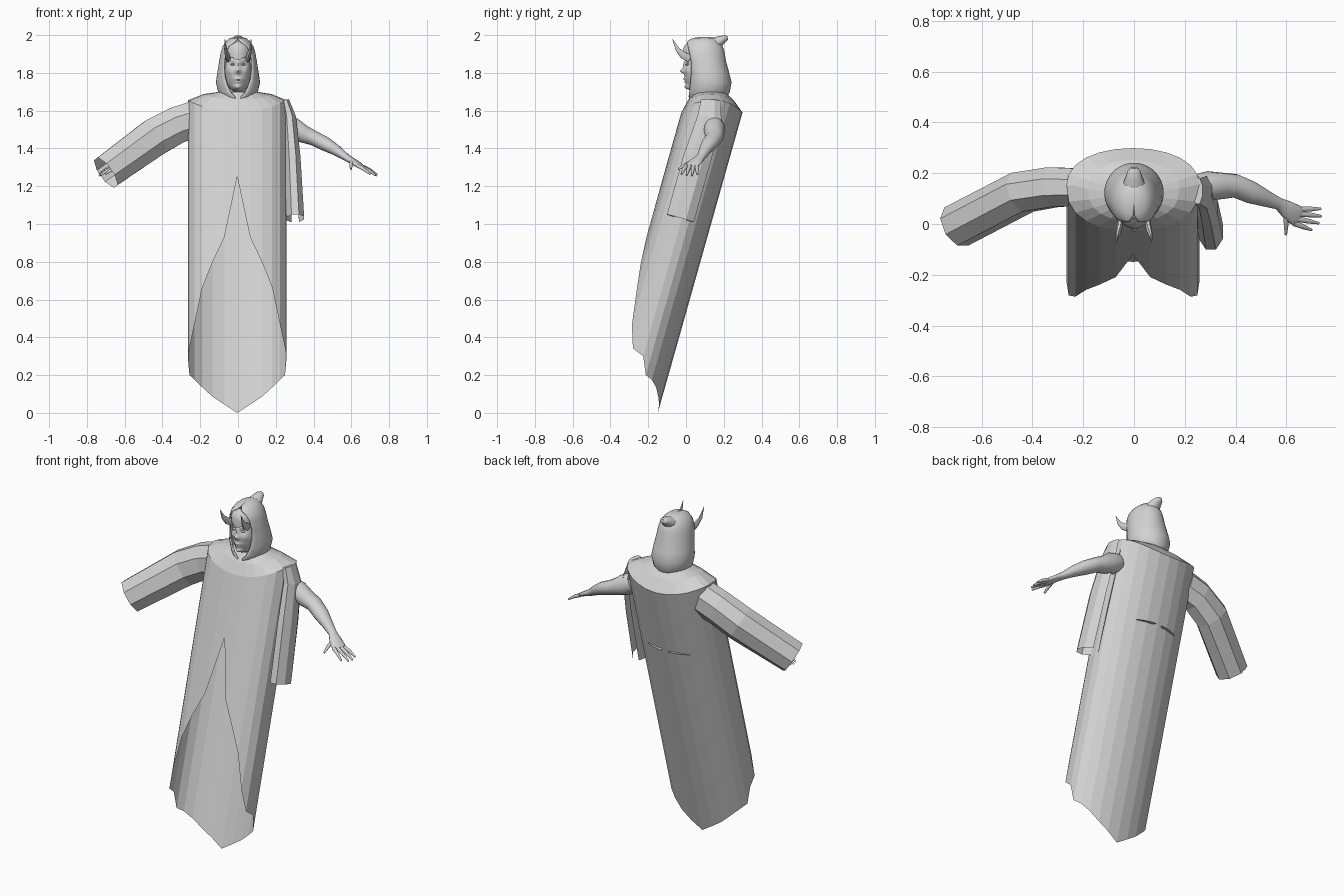
import bpy, bmesh, math
from mathutils import Vector

if "Cube" in bpy.data.objects:
    bpy.data.objects.remove(bpy.data.objects["Cube"])

cloth = bpy.data.materials.new("plain_grey")
cloth.diffuse_color = (0.65, 0.65, 0.65, 1)
cloth.use_nodes = True
cloth.node_tree.nodes["Principled BSDF"].inputs["Base Color"].default_value = cloth.diffuse_color


def finish(name, bm, smooth=None):
    bmesh.ops.recalc_face_normals(bm, faces=bm.faces)
    me = bpy.data.meshes.new(name)
    bm.to_mesh(me)
    bm.free()
    me.materials.append(cloth)
    ob = bpy.data.objects.new(name, me)
    bpy.context.collection.objects.link(ob)
    if smooth:
        bpy.ops.object.select_all(action='DESELECT')
        ob.select_set(True)
        bpy.context.view_layer.objects.active = ob
        bpy.ops.object.shade_smooth_by_angle(angle=math.radians(smooth))
    return ob


def loft(rings, bm=None, closed=True, caps=(False, False), skip=()):
    """Bridge rings of points with quads."""
    bm = bm or bmesh.new()
    vs = [[bm.verts.new(p) for p in r] for r in rings]
    n = len(vs[0])
    for a, b in zip(vs, vs[1:]):
        for k in range(n if closed else n - 1):
            if k not in skip:
                j = (k + 1) % n
                bm.faces.new((a[k], a[j], b[j], b[k]))
    if caps[0]:
        bm.faces.new(vs[0])
    if caps[1]:
        bm.faces.new(vs[-1])
    return bm


def tube(path, side, n=12, bm=None, caps=(True, True), skip=()):
    """Elliptic tube through (x, y, z, radius along side, other radius)."""
    pts = [Vector(p[:3]) for p in path]
    rings = []
    for i, p in enumerate(path):
        d = (pts[min(i + 1, len(pts) - 1)] - pts[max(i - 1, 0)]).normalized()
        u = Vector(side)
        u = (u - d * u.dot(d)).normalized()
        v = d.cross(u)
        angs = [(k + 0.5) * 2 * math.pi / n for k in range(n)]
        rings.append([pts[i] + u * p[3] * math.cos(a) + v * p[4] * math.sin(a) for a in angs])
    return loft(rings, bm, True, caps, skip)


def lerp(table, x):
    for (x0, y0), (x1, y1) in zip(table, table[1:]):
        if x <= x1:
            return y0 + (y1 - y0) * (x - x0) / (x1 - x0)
    return table[-1][1]


# Robe body: slanted column, split up the front, pointed hem at the back
W, SLANT, COLS = 0.262, 0.282, 24
split = [(0, 1.25), (0.02, 1.14), (0.068, 0.93), (0.13, 0.80), (0.19, 0.65), (0.23, 0.45), (W, 0.30)]
hem = [(0, 0.0), (0.07, 0.045), (0.13, 0.085), (0.19, 0.14), (0.253, 0.20), (W, 0.30)]


def robe_point(a, z):
    x, c = W * math.sin(a), math.cos(a)
    p = 2.7 if c > 0 else 2.0
    y = 0.162 * max(0, 1 - min(1, abs(math.sin(a))) ** p) ** (1 / p)
    return Vector((x - 0.004, 0.14 + SLANT * (z - 1.6) - math.copysign(y, c), z))


angles = [2 * math.pi * k / COLS for k in range(COLS)]
low, mid, rim, yoke, collar = [], [], [], [], []
for a in angles:
    x = W * abs(math.sin(a))
    zt = 1.59 + 0.065 * math.sin(a) ** 2
    zb = lerp(split if math.cos(a) > 0.001 else hem, x)
    low.append(robe_point(a, zb))
    mid.append(robe_point(a, (zt + zb) / 2))
    rim.append(robe_point(a, zt))
    collar.append(Vector((0.10 * math.sin(a), 0.125 - 0.08 * math.cos(a), 1.70)))
    yoke.append((rim[-1] + collar[-1]) / 2 + Vector((0, 0, 0.01)))
finish("robe", loft([low, mid, rim, yoke, collar], caps=(False, True)))

# Two small folds standing out of the back of the robe
bm = bmesh.new()
for s in (-1, 1):
    c = robe_point(math.pi - s * 0.31, 1.205)
    ring = [bm.verts.new((c.x + 0.062 * math.cos(a), c.y + 0.014 * math.sin(a) - s * 0.02 * math.cos(a), 1.205))
            for a in angles]
    bm.faces.new(ring)
finish("back_folds", bm)

# Worn sleeve and empty hanging sleeve
finish("worn_sleeve", tube([(-0.225, 0.145, 1.555, 0.08, 0.105), (-0.32, 0.145, 1.525, 0.085, 0.105),
                            (-0.44, 0.125, 1.46, 0.087, 0.108), (-0.70, -0.01, 1.272, 0.088, 0.097)],
                           (0, 1, 0), 8, caps=(True, False)))
finish("hanging_sleeve", tube([(0.25, 0.13, 1.655, 0.022, 0.055), (0.272, 0.125, 1.56, 0.038, 0.07),
                               (0.288, 0.06, 1.35, 0.046, 0.08), (0.303, -0.03, 1.03, 0.051, 0.08)],
                              (1, 0, 0), 8, caps=(True, False), skip=(5,)))

# Arms with hands
arm = [(0.24, 0.15, 1.53, 0.045, 0.05), (0.29, 0.15, 1.505, 0.058, 0.06), (0.35, 0.15, 1.475, 0.052, 0.047),
       (0.40, 0.15, 1.455, 0.047, 0.04), (0.46, 0.125, 1.425, 0.045, 0.038), (0.52, 0.10, 1.39, 0.033, 0.029),
       (0.57, 0.08, 1.355, 0.024, 0.02), (0.60, 0.06, 1.337, 0.034, 0.017), (0.635, 0.036, 1.315, 0.042, 0.015),
       (0.652, 0.028, 1.305, 0.036, 0.009)]
fingers = [((0.660, 0.058, 1.305), (0.735, 0.060, 1.262)), ((0.652, 0.040, 1.306), (0.737, 0.031, 1.256)),
           ((0.642, 0.020, 1.308), (0.728, 0.003, 1.258)), ((0.630, 0.003, 1.310), (0.700, -0.024, 1.264)),
           ((0.600, 0.040, 1.333), (0.598, -0.042, 1.290))]
for s, name in ((1, "bare_arm"), (-1, "sleeved_arm")):
    def flip(p):
        return (s * p[0],) + tuple(p[1:])
    bm = tube([flip(p) for p in arm], (s * 0.4, 0.9, 0), 14)
    for a, b in fingers:
        m = [(i + j) / 2 for i, j in zip(a, b)]
        m[2] += 0.004
        side = (s, 0, 0) if b[0] < 0.65 else (0, 1, 0)
        tube([flip((*a, 0.012, 0.011)), flip((*m, 0.010, 0.0095)), flip((*b, 0.005, 0.005))], side, 8, bm)
    finish(name, bm, 50)

# Head with sculpted face: (x, z, x spread, z spread, push forward)
bumps = [(0, 1.845, 0.010, 0.025, 0.010), (0, 1.81, 0.012, 0.011, 0.022), (0, 1.768, 0.022, 0.006, 0.013),
         (0, 1.752, 0.018, 0.006, 0.010), (0, 1.722, 0.024, 0.017, 0.026)]
for s in (-1, 1):
    bumps += [(s * 0.028, 1.845, 0.014, 0.010, -0.010), (s * 0.028, 1.870, 0.022, 0.008, 0.007),
              (s * 0.045, 1.81, 0.014, 0.016, 0.006)]
bm = bmesh.new()
bmesh.ops.create_uvsphere(bm, u_segments=64, v_segments=48, radius=1)
for v in bm.verts:
    front = v.co.y < 0
    x, y, z = v.co.x * 0.07, 0.075 + v.co.y * 0.085, 1.81 + v.co.z * 0.115
    if front:
        for cx, cz, sx, sz, push in bumps:
            y -= push * min(1, -v.co.y * 2.5) * math.exp(-((x - cx) / sx) ** 2 - ((z - cz) / sz) ** 2)
    v.co = (x, y, z)
finish("head", bm, 60)
bm = bmesh.new()
for s in (-1, 1):
    r = bmesh.ops.create_uvsphere(bm, u_segments=12, v_segments=8, radius=1)
    for v in r["verts"]:
        v.co = (s * 0.028 + v.co.x * 0.012, 0.009 + v.co.y * 0.011, 1.844 + v.co.z * 0.006)
finish("eyes", bm, 60)
finish("neck", tube([(0, 0.12, 1.64, 0.055, 0.055), (0, 0.095, 1.76, 0.048, 0.048)], (1, 0, 0), 16), 60)

# Hood: rows of (z, centre y, half width, half depth, half face gap)
rows = [(1.655, 0.11, 0.06, 0.085, 0.004), (1.675, 0.115, 0.085, 0.10, 0.018), (1.70, 0.12, 0.102, 0.108, 0.04),
        (1.75, 0.122, 0.113, 0.115, 0.062), (1.80, 0.113, 0.106, 0.112, 0.071), (1.86, 0.10, 0.096, 0.108, 0.072),
        (1.91, 0.092, 0.087, 0.108, 0.064), (1.94, 0.09, 0.077, 0.10, 0.048), (1.965, 0.09, 0.060, 0.083, 0.015),
        (1.98, 0.095, 0.042, 0.06, 0.001), (1.987, 0.10, 0.012, 0.02, 0.0005)]
rings = []
for z, cy, rx, ry, gap in rows:
    g = math.asin(gap / rx)
    ring = []
    for k in range(33):
        a = g + (2 * math.pi - 2 * g) * k / 32
        ring.append((rx * math.sin(a), cy - ry * math.cos(a), z))
    rings.append(ring)
hood = finish("hood", loft(rings, closed=False, caps=(False, True)), 60)
lip = hood.modifiers.new("thickness", 'SOLIDIFY')
lip.thickness, lip.offset = 0.008, 0

# Blunt peak at the back of the hood
finish("hood_peak", tube([(0, 0.10, 1.92, 0.06, 0.05), (0, 0.15, 1.95, 0.047, 0.038), (0, 0.185, 1.972, 0.033, 0.026),
                          (0, 0.208, 1.983, 0.025, 0.017), (0, 0.221, 1.985, 0.014, 0.011)], (1, 0, 0), 16), 60)

# Brow band with two horns
band = []
for rx, ry, z, drop in ((0.072, 0.096, 1.885, 0.016), (0.075, 0.098, 1.915, 0), (0.066, 0.088, 1.945, 0),
                        (0.045, 0.06, 1.968, 0)):
    band.append([(rx * math.sin(a), 0.08 - ry * math.cos(a), z - drop * abs(math.cos(3 * a)))
                 for a in [math.radians(-65 + 130 * k / 16) for k in range(17)]])
finish("brow_band", loft(band, closed=False), 40)
bm = bmesh.new()
for s in (-1, 1):
    tube([(s * 0.052, 0.02, 1.875, 0.012, 0.022), (s * 0.058, -0.018, 1.895, 0.012, 0.02),
          (s * 0.066, -0.045, 1.925, 0.008, 0.012), (s * 0.069, -0.072, 1.98, 0.001, 0.001)], (1, 0, 0), 8, bm)
finish("horns", bm, 50)
